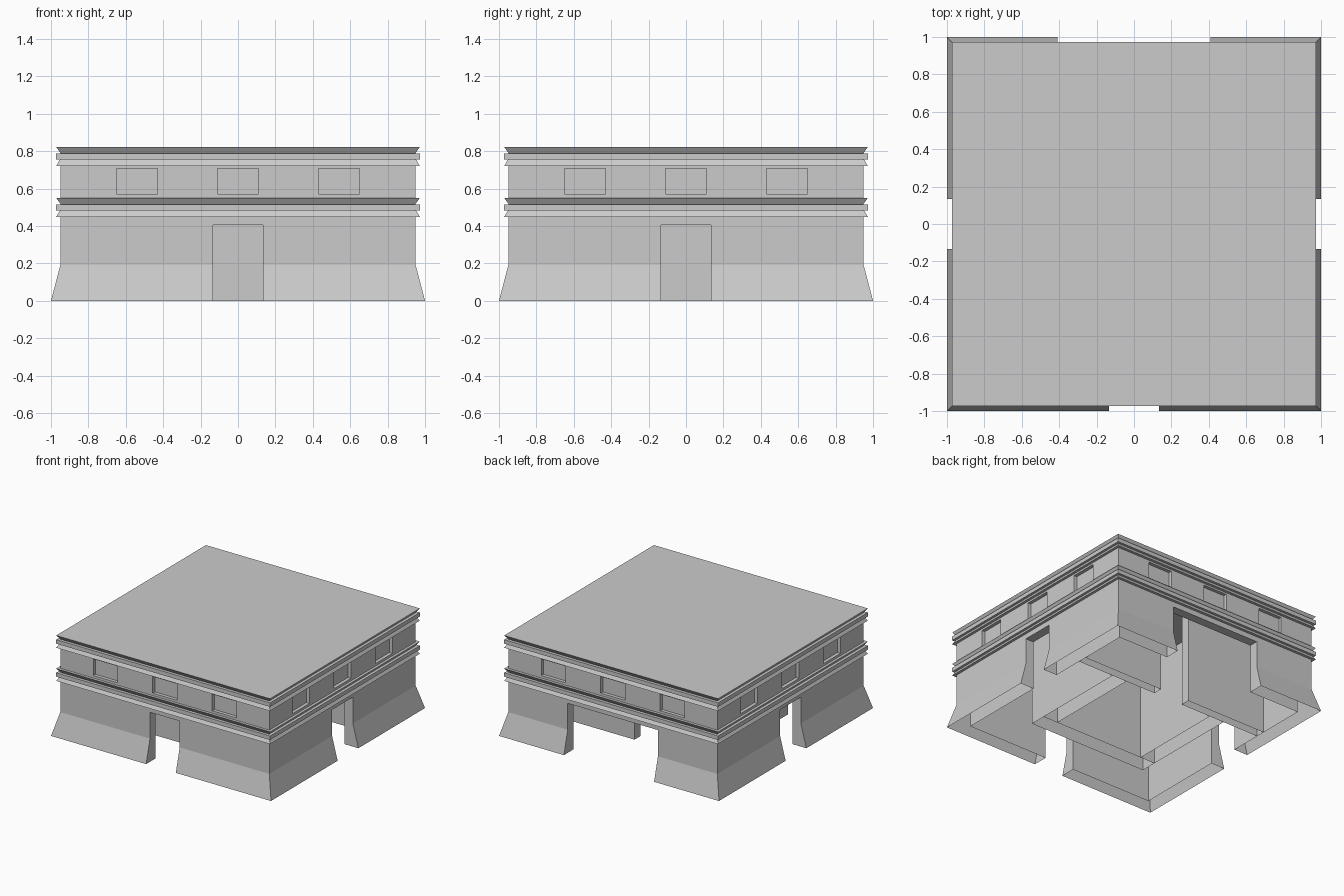
import bpy, bmesh

if "Cube" in bpy.data.objects:
    bpy.data.objects.remove(bpy.data.objects["Cube"])

def loft_square(name, profile):
    """Stack square rings (half width, z) into a closed solid."""
    bm = bmesh.new()
    rings = [[bm.verts.new((sx * w, sy * w, z))
              for sx, sy in ((-1, -1), (1, -1), (1, 1), (-1, 1))] for w, z in profile]
    for a, b in zip(rings, rings[1:]):
        for i in range(4):
            j = (i + 1) % 4
            bm.faces.new((a[i], a[j], b[j], b[i]))
    bm.faces.new(rings[0][::-1])
    bm.faces.new(rings[-1])
    bmesh.ops.recalc_face_normals(bm, faces=bm.faces)
    me = bpy.data.meshes.new(name)
    bm.to_mesh(me)
    bm.free()
    ob = bpy.data.objects.new(name, me)
    bpy.context.collection.objects.link(ob)
    return ob

def box(name, x0, x1, y0, y1, z0, z1):
    bpy.ops.mesh.primitive_cube_add(size=1, location=((x0 + x1) / 2, (y0 + y1) / 2, (z0 + z1) / 2))
    ob = bpy.context.object
    ob.name = name
    ob.scale = (x1 - x0, y1 - y0, z1 - z0)
    bpy.ops.object.transform_apply(location=True, rotation=False, scale=True)
    return ob

def cut(target, *bounds):
    """Subtract a box and discard the cutter."""
    cutter = box("cutter", *bounds)
    mod = target.modifiers.new("cut", 'BOOLEAN')
    mod.operation, mod.solver, mod.object = 'DIFFERENCE', 'EXACT', cutter
    bpy.context.view_layer.objects.active = target
    bpy.ops.object.modifier_apply(modifier=mod.name)
    bpy.data.objects.remove(cutter)

def open_bottom(ob):
    """Remove the faces lying on the ground: the walls are hollow shells."""
    bm = bmesh.new()
    bm.from_mesh(ob.data)
    ground = [f for f in bm.faces if all(abs(v.co.z) < 1e-4 for v in f.verts)]
    bmesh.ops.delete(bm, geom=ground, context='FACES')
    bm.to_mesh(ob.data)
    bm.free()

# outer walls with flared base and two stepped cornices
def cornice(z):
    return [(0.95, z), (0.972, z), (0.952, z + 0.034), (0.972, z + 0.034),
            (0.972, z + 0.067), (0.948, z + 0.067), (0.972, z + 0.101)]

profile = [(1, 0), (0.95, 0.19)] + cornice(0.449) + [(0.95, 0.55)] + cornice(0.721)
shell = loft_square("outer_walls", profile)

# hollow interior
inner = 0.875
cut(shell, -inner, inner, -inner, inner, -0.1, 0.79)

# doorways: narrow on three sides, wide at the back
door_top = 0.406
cut(shell, -0.135, 0.135, -1.1, -0.8, -0.1, door_top)
cut(shell, -0.41, 0.41, 0.8, 1.1, -0.1, door_top)
for s in (-1, 1):
    x0, x1 = sorted((s * 0.8, s * 1.1))
    cut(shell, x0, x1, -0.135, 0.135, -0.1, door_top)

# shallow window recesses, three per side
for s in (-1, 1):
    d0, d1 = sorted((s * 0.922, s * 1.1))
    for c in (-0.54, 0, 0.54):
        cut(shell, c - 0.11, c + 0.11, d0, d1, 0.57, 0.706)
        cut(shell, d0, d1, c - 0.11, c + 0.11, 0.57, 0.706)
open_bottom(shell)

# inner room: front wall, side walls and a back partition with a central gap
top = 0.79
back0, back1 = 0.40, 0.475
walls = [box("inner_front_wall", -0.545, 0.545, -0.545, -0.41, 0, top)]
for s, side in ((-1, "left"), (1, "right")):
    x0, x1 = sorted((s * 0.41, s * 0.545))
    walls.append(box("inner_wall_" + side, x0, x1, -0.41, back0, 0, top))
    x0, x1 = sorted((s * 0.135, s * inner))
    walls.append(box("back_partition_" + side, x0, x1, back0, back1, 0, top))
for wall in walls:
    open_bottom(wall)
